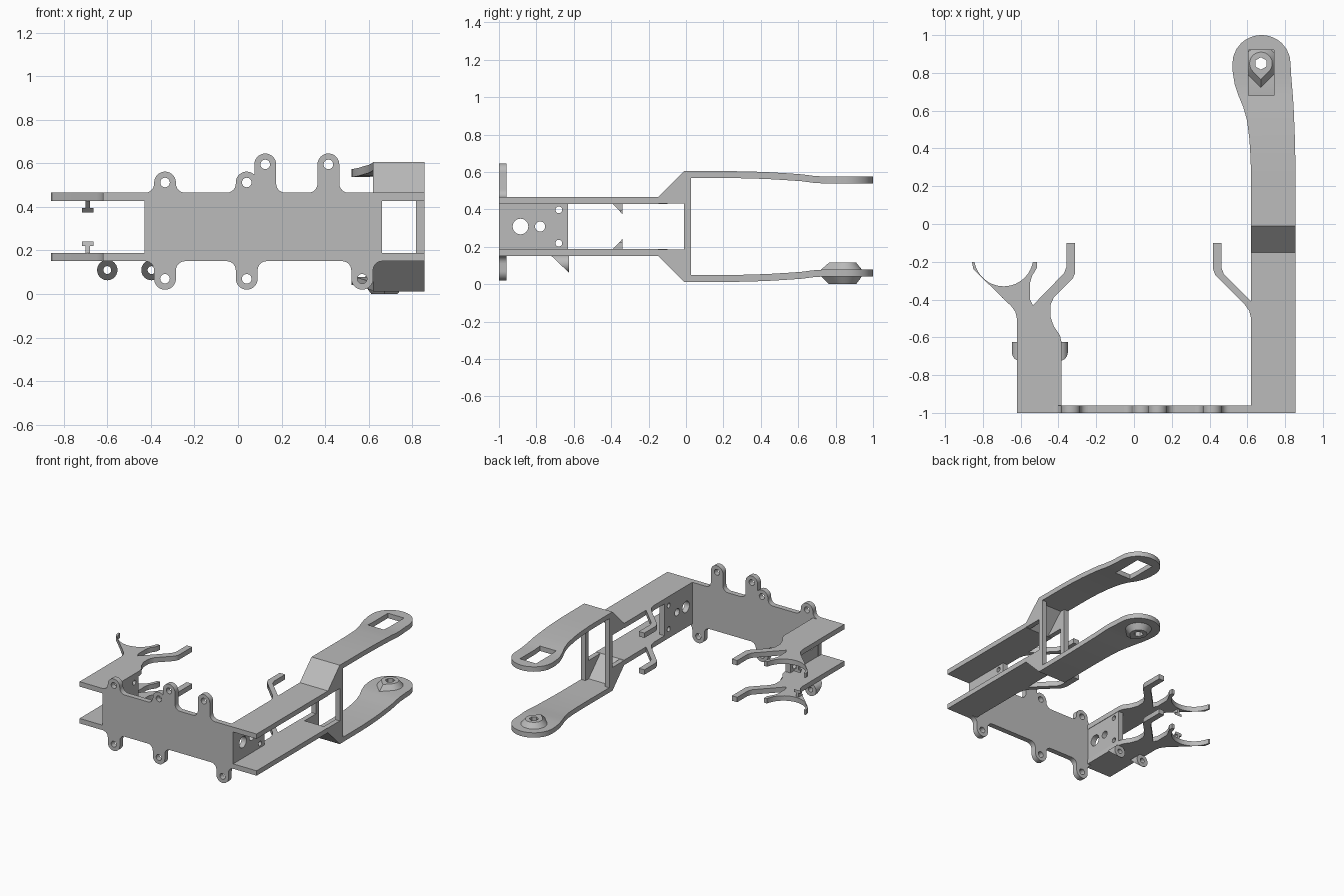
import bpy, bmesh
from math import sin, cos, pi, radians
from mathutils import Matrix

if "Cube" in bpy.data.objects:
    bpy.data.objects.remove(bpy.data.objects["Cube"])

grey = bpy.data.materials.new("plain grey")
grey.use_nodes = True
grey.diffuse_color = (0.5, 0.5, 0.5, 1)
grey.node_tree.nodes["Principled BSDF"].inputs["Base Color"].default_value = (0.5, 0.5, 0.5, 1)

MID = 0.308          # height of the horizontal mirror plane
T = 0.037            # sheet thickness
LOW, HIGH = 0.151, 0.465
parts = []
AXES = {"xy": Matrix.Identity(4),
        "xz": Matrix(((1, 0, 0, 0), (0, 0, 1, 0), (0, 1, 0, 0), (0, 0, 0, 1))),
        "yz": Matrix(((0, 0, 1, 0), (1, 0, 0, 0), (0, 1, 0, 0), (0, 0, 0, 1)))}


def finish(name, bm):
    bmesh.ops.recalc_face_normals(bm, faces=bm.faces[:])
    mesh = bpy.data.meshes.new(name)
    bm.to_mesh(mesh)
    bm.free()
    mesh.materials.append(grey)
    ob = bpy.data.objects.new(name, mesh)
    bpy.context.scene.collection.objects.link(ob)
    parts.append(ob)
    return ob


def arc(u, v, r, a0, a1, n=12):
    return [(u + r * cos(radians(a0 + (a1 - a0) * i / n)),
             v + r * sin(radians(a0 + (a1 - a0) * i / n))) for i in range(n + 1)]


def plate(name, outline, start, end, plane="xy", holes=()):
    """Extrude an outline with round holes along the third axis of the plane."""
    bm = bmesh.new()
    for ring in [outline] + [arc(u, v, r, 0, 360, 24)[:-1] for u, v, r in holes]:
        vs = [bm.verts.new((u, v, start)) for u, v in ring]
        for a, b in zip(vs, vs[1:] + vs[:1]):
            bm.edges.new((a, b))
    bmesh.ops.triangle_fill(bm, edges=bm.edges[:], use_beauty=True)
    out = bmesh.ops.extrude_face_region(bm, geom=bm.faces[:], use_keep_orig=True)
    moved = [g for g in out["geom"] if isinstance(g, bmesh.types.BMVert)]
    bmesh.ops.translate(bm, verts=moved, vec=(0, 0, end - start))
    bm.transform(AXES[plane])
    return finish(name, bm)


def loft(name, loops):
    """Skin a row of closed loops and cap both ends."""
    bm = bmesh.new()
    rings = [[bm.verts.new(p) for p in loop] for loop in loops]
    n = len(rings[0])
    for a, b in zip(rings, rings[1:]):
        for i in range(n):
            j = (i + 1) % n
            bm.faces.new((a[i], a[j], b[j], b[i]))
    bm.faces.new(rings[0])
    bm.faces.new(rings[-1])
    return finish(name, bm)


def mirrored(ob, name):
    bm = bmesh.new()
    bm.from_mesh(ob.data)
    for v in bm.verts:
        v.co.z = 2 * MID - v.co.z
    return finish(name, bm)


def cut(ob, cutter):
    mod = ob.modifiers.new("cut", "BOOLEAN")
    mod.operation, mod.object, mod.solver = "DIFFERENCE", cutter, "EXACT"
    bpy.context.view_layer.objects.active = ob
    bpy.ops.object.modifier_apply(modifier=mod.name)


def discard(ob):
    parts.remove(ob)
    bpy.data.objects.remove(ob)


def box(u0, u1, v0, v1):
    return [(u0, v0), (u1, v0), (u1, v1), (u0, v1)]


# Front plate with its rounded screw tabs
plate("front_plate", box(-0.43, 0.66, LOW, HIGH), -1, -0.96, "xz")


def tab(name, x, z):
    s, edge = (1, HIGH) if z > MID else (-1, LOW)
    r, f = 0.05, 0.042
    left = arc(x - r - f, edge + s * f, f, -90 * s, 0, 6)
    right = arc(x + r + f, edge + s * f, f, 180, 180 + 90 * s, 6)
    top = arc(x, z, r, 180, 180 - 180 * s, 16)
    if abs(z - edge) < f + 0.005:
        top = top[1:-1]
    plate(name, left + top + right, -1, -0.96, "xz", [(x, z, 0.022)])


for i, (x, z) in enumerate([(-0.335, 0.512), (0.04, 0.512), (0.125, 0.595), (0.415, 0.595),
                            (-0.335, 0.07), (0.04, 0.07), (0.57, 0.07)]):
    tab(f"screw_tab_{i + 1}", x, z)

# Side plates with cable holes
side_holes = [(-0.885, MID, 0.042), (-0.78, MID, 0.027), (-0.68, 0.397, 0.018), (-0.68, 0.219, 0.018)]
for name, x in (("right_side_plate", -0.428), ("left_side_plate", 0.62)):
    plate(name, box(-1, -0.63, LOW + 0.01, HIGH - 0.01), x, x + 0.04, "yz", side_holes)

# Short arm: flat sheet with a curved cradle and a bent finger
cradle = ([(-0.62, -1), (-0.385, -1), (-0.385, -0.62), (-0.392, -0.59), (-0.425, -0.54),
           (-0.443, -0.49), (-0.443, -0.43), (-0.425, -0.39), (-0.325, -0.29), (-0.312, -0.26),
           (-0.312, -0.1), (-0.357, -0.1), (-0.357, -0.225), (-0.37, -0.26), (-0.535, -0.43),
           (-0.55, -0.4), (-0.55, -0.31), (-0.54, -0.275), (-0.515, -0.235), (-0.512, -0.2)]
          + arc(-0.69, -0.173, 0.157, -10, -170, 20)
          + [(-0.858, -0.2), (-0.85, -0.24), (-0.65, -0.435), (-0.628, -0.465), (-0.62, -0.5)])
upper = plate("upper_short_arm", cradle, HIGH - T, HIGH)
mirrored(upper, "lower_short_arm")

# Small hooks inside the cradle
for name, w, y, z in (("hook_stem", 0.01, -0.393, 0.43), ("hook_head", 0.026, -0.36, 0.396)):
    hook = plate("upper_" + name, [(y, z), (-0.34, z), (-0.34, 0.375)], -0.69 - w, -0.69 + w, "yz")
    mirrored(hook, "lower_" + name)

# Slanted cable loops below the short arm
for name, x in (("outer_cable_loop", -0.6), ("inner_cable_loop", -0.397)):
    loop = plate(name, arc(x, 0.11, 0.047, 0, 360, 24)[:-1], -0.72, -0.625, "xz", [(x, 0.11, 0.018)])
    for v in loop.data.vertices:
        if v.co.y < -0.7:
            v.co.y = -0.72 + (LOW - v.co.z) * 1.05

# Long arm: stations of y, left edge, right edge and top height
stations = [(-1, 0.62, 0.855, HIGH), (-0.15, 0.62, 0.855, HIGH), (-0.01, 0.62, 0.855, 0.605),
            (0.25, 0.62, 0.855, 0.604), (0.35, 0.617, 0.854, 0.602), (0.45, 0.611, 0.852, 0.598),
            (0.55, 0.598, 0.848, 0.592), (0.62, 0.578, 0.845, 0.587), (0.68, 0.553, 0.841, 0.579),
            (0.74, 0.533, 0.836, 0.575), (0.8, 0.523, 0.831, 0.575)]
for a in (0, 15, 30, 45, 55, 65, 75, 82, 87):
    w = 0.154 * cos(radians(a))
    stations.append((0.85 + 0.15 * sin(radians(a)), 0.675 - w, 0.675 + w, 0.575))
upper_arm = loft("upper_long_arm", [[(l, y, z), (r, y, z), (r, y, z - T), (l, y, z - T)]
                                    for y, l, r, z in stations])
lower_arm = mirrored(upper_arm, "lower_long_arm")
window = plate("window_cutter", box(0.605, 0.74, 0.68, 0.92), 0.4, 0.7)
cut(upper_arm, window)
discard(window)


# Teardrop boss with a hexagonal socket
def teardrop(r, z):
    loop = []
    for i in range(32):
        a = 2 * pi * i / 32
        rr = r / cos(pi / 4 - a) if a < pi / 4 else r / cos(a - 7 * pi / 4) if a > 7 * pi / 4 else r
        loop.append((0.672 + rr * sin(a), 0.85 - rr * cos(a), z))
    return loop


boss = loft("socket_boss", [teardrop(0.06, 0), teardrop(0.09, 0.041),
                            teardrop(0.09, 0.078), teardrop(0.06, 0.115)])
socket = plate("socket_cutter", arc(0.672, 0.85, 0.033, 30, 390, 6)[:-1], -0.1, 0.2)
for ob in (boss, lower_arm):
    cut(ob, socket)
discard(socket)

# Frame where the long arm widens: posts and gussets
for name, x in (("inner", 0.62), ("outer", 0.818)):
    plate(name + "_post", box(-0.01, 0.028, 0.03, 0.586), x, x + 0.037, "yz")
    gusset = plate(f"upper_{name}_gusset", [(-0.15, 0.43), (-0.01, 0.43), (-0.01, 0.6), (-0.15, 0.46)],
                   x, x + 0.037, "yz")
    mirrored(gusset, f"lower_{name}_gusset")

# Bent fingers on the long arm
finger = [(0.64, -0.5), (0.64, -0.42), (0.62, -0.41), (0.475, -0.265), (0.463, -0.23), (0.463, -0.1),
          (0.417, -0.1), (0.417, -0.235), (0.43, -0.27), (0.585, -0.425), (0.61, -0.46), (0.62, -0.5)]
upper = plate("upper_finger", finger, HIGH - T, HIGH)
mirrored(upper, "lower_finger")

# Smooth the curved walls, keep hard edges
bpy.ops.object.select_all(action="DESELECT")
for ob in parts:
    ob.select_set(True)
bpy.context.view_layer.objects.active = parts[0]
bpy.ops.object.shade_smooth_by_angle(angle=radians(30))
